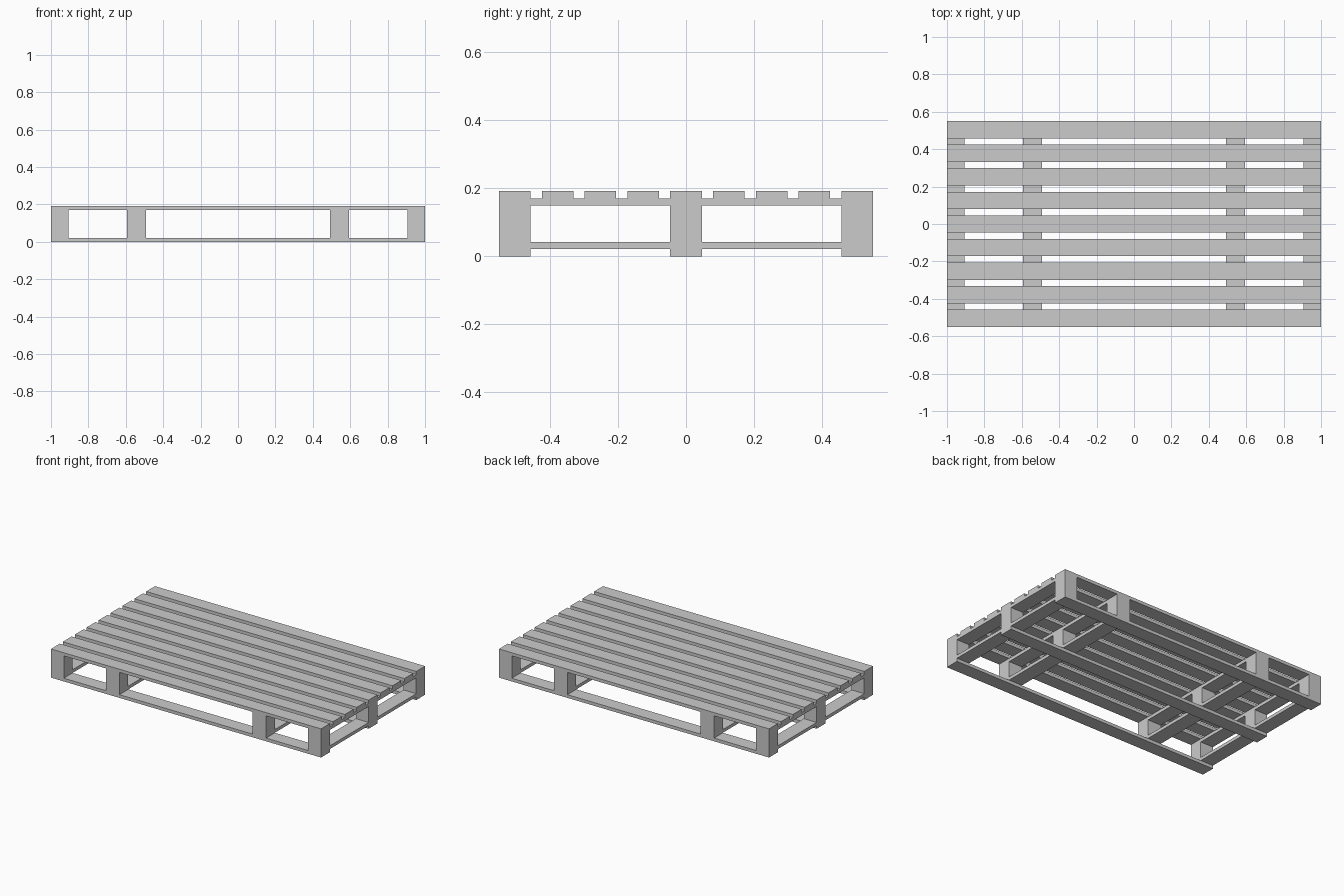
import bpy

if "Cube" in bpy.data.objects:
    bpy.data.objects.remove(bpy.data.objects["Cube"])

# Overall size and board layers, from the ground up
LENGTH, DEPTH, HEIGHT = 2.0, 1.1, 0.192
BOARD_T = 0.0214            # thickness of every board
BOARD_W = 0.093             # width of the lengthwise boards
OUTER_W, INNER_W = 0.095, 0.1
Z1, Z2 = BOARD_T, 2 * BOARD_T
Z3, Z4 = HEIGHT - 2 * BOARD_T, HEIGHT - BOARD_T

Y_EDGE = (DEPTH - BOARD_W) / 2
X_EDGE = (LENGTH - OUTER_W) / 2
# (centre x, width) of each cross board and column of blocks
COLUMNS = [(-X_EDGE, OUTER_W), (-0.543, INNER_W),
           (0.543, INNER_W), (X_EDGE, OUTER_W)]


def box(name, x, y, z0, z1, sx, sy):
    bpy.ops.mesh.primitive_cube_add(size=1, location=(x, y, (z0 + z1) / 2))
    ob = bpy.context.object
    ob.name = name
    ob.scale = (sx, sy, z1 - z0)
    bpy.ops.object.transform_apply(location=False, rotation=False, scale=True)
    return ob


# Nine top deck boards, evenly spaced
for i in range(9):
    y = -Y_EDGE + i * Y_EDGE / 4
    box(f"deck_board_{i + 1}", 0, y, Z4, HEIGHT, LENGTH, BOARD_W)

# Three bottom skid boards
for i, y in enumerate((-Y_EDGE, 0, Y_EDGE)):
    box(f"skid_board_{i + 1}", 0, y, 0, Z1, LENGTH, BOARD_W)

# Upper and lower cross boards with the spacer blocks between them
for c, (x, w) in enumerate(COLUMNS, 1):
    box(f"lower_cross_board_{c}", x, 0, Z1, Z2, w, DEPTH)
    box(f"upper_cross_board_{c}", x, 0, Z3, Z4, w, DEPTH)
    for r, y in enumerate((-Y_EDGE, 0, Y_EDGE), 1):
        box(f"spacer_block_{c}_{r}", x, y, Z2, Z3, w, BOARD_W)
